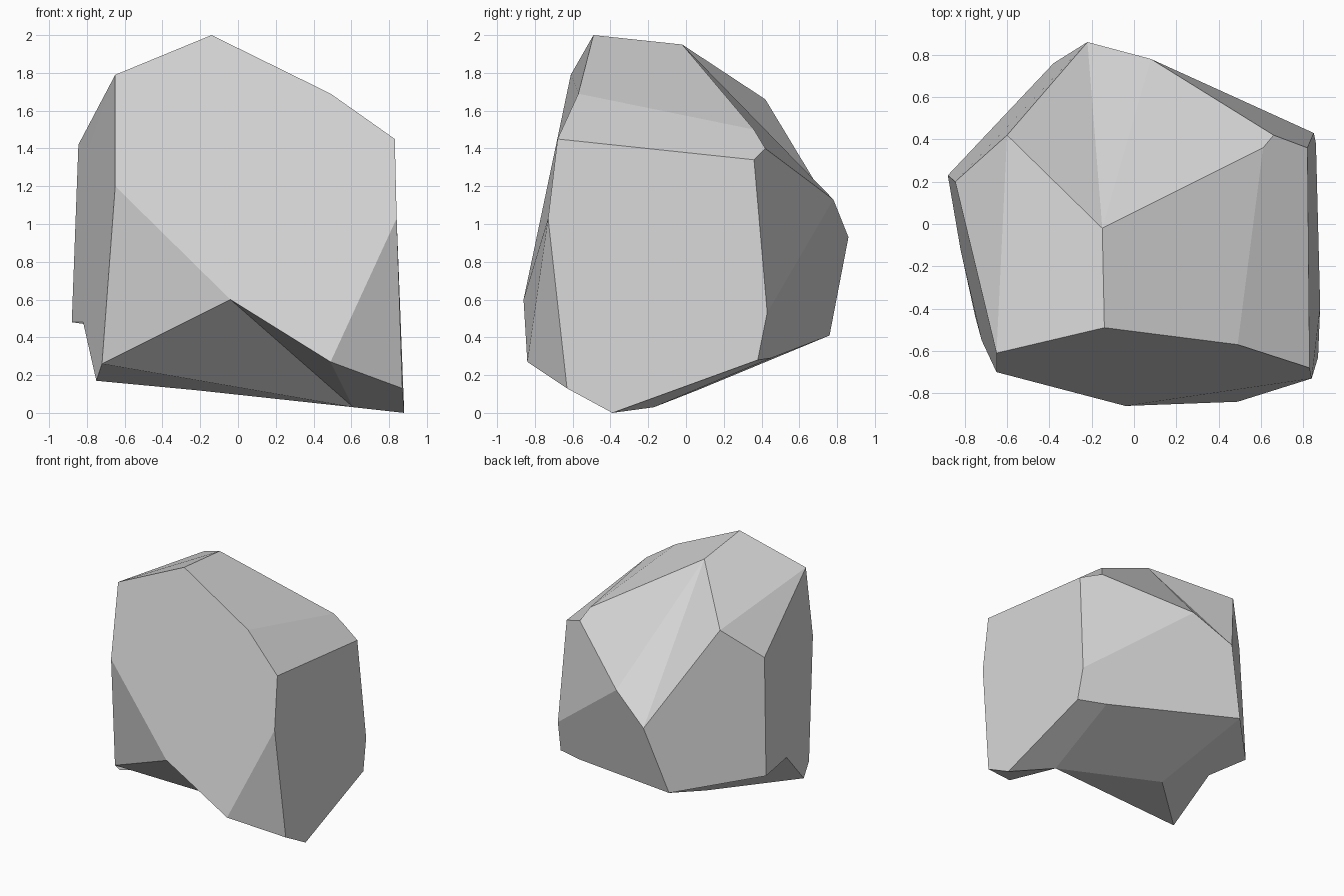
import bpy, bmesh

if "Cube" in bpy.data.objects:
    bpy.data.objects.remove(bpy.data.objects["Cube"], do_unlink=True)

# Plain stone colour
stone = bpy.data.materials.new("light_grey_stone")
stone.use_nodes = True
grey = (0.68, 0.68, 0.68, 1)
stone.diffuse_color = grey
stone.node_tree.nodes["Principled BSDF"].inputs["Base Color"].default_value = grey

# Corners of the chipped boulder, one letter each
corners = {
    # front slab outline
    "A": (-.14, -.49, 2), "B": (.49, -.57, 1.69), "C": (.83, -.68, 1.45),
    "D": (.84, -.73, 1.03), "E": (.49, -.84, .27), "F": (-.04, -.86, .6),
    "G": (-.65, -.7, 1.2), "H": (-.65, -.61, 1.79),
    # upper chips and peak
    "I": (.61, .36, 1.5), "J": (.66, .42, 1.4), "K": (.82, .36, 1.34),
    "T": (-.15, -.02, 1.95), "W": (-.6, .42, 1.66),
    # foot and underside
    "M": (-.72, -.55, .26), "N": (-.75, -.44, .17), "O": (-.22, .06, .12),
    "P": (.87, -.63, .13), "Q": (.88, -.39, 0), "U": (.61, -.17, .03),
    "R": (.86, .38, .28), "S": (.85, .43, .53), "Z": (.64, .45, .29),
    # back and flank
    "V": (-.38, .76, .41), "X": (-.22, .86, .93), "Y": (.08, .78, 1.13),
    "a": (-.845, .2, 1.42), "b": (-.79, -.04, 1.4),
    "c": (-.88, .23, .48), "d": (-.82, -.12, .48),
}

# Flat facets, each a loop of corner letters; bent ones are several loops
facets = {
    "front": ["ABCDEFGH"],
    "top_chip": ["BCKJI"],
    "side": ["CDPQRSK"],
    "front_chip": ["DEP"],
    "front_under": ["FEU", "EPQU", "FUM", "MUON"],
    "front_wedge": ["GFM"],
    "flank": ["HGMNdcab"],
    "flank_under": ["NOVcd"],
    "bottom": ["QRZU", "ZVOU"],
    "back_flank": ["WacVX"],
    "back_slope": ["TWX", "TXY", "TYJI"],
    "top_flank": ["TAHW", "HaW", "Hba"],
    "top_side": ["TABI"],
    "back_chip": ["SKJY"],
    "back": ["RSYXVZ"],
}

bm = bmesh.new()
verts = {name: bm.verts.new(co) for name, co in corners.items()}
for loops in facets.values():
    for loop in loops:
        bm.faces.new([verts[name] for name in loop])
bmesh.ops.recalc_face_normals(bm, faces=bm.faces[:])

mesh = bpy.data.meshes.new("boulder")
bm.to_mesh(mesh)
bm.free()
mesh.materials.append(stone)
boulder = bpy.data.objects.new("boulder", mesh)
bpy.context.collection.objects.link(boulder)
